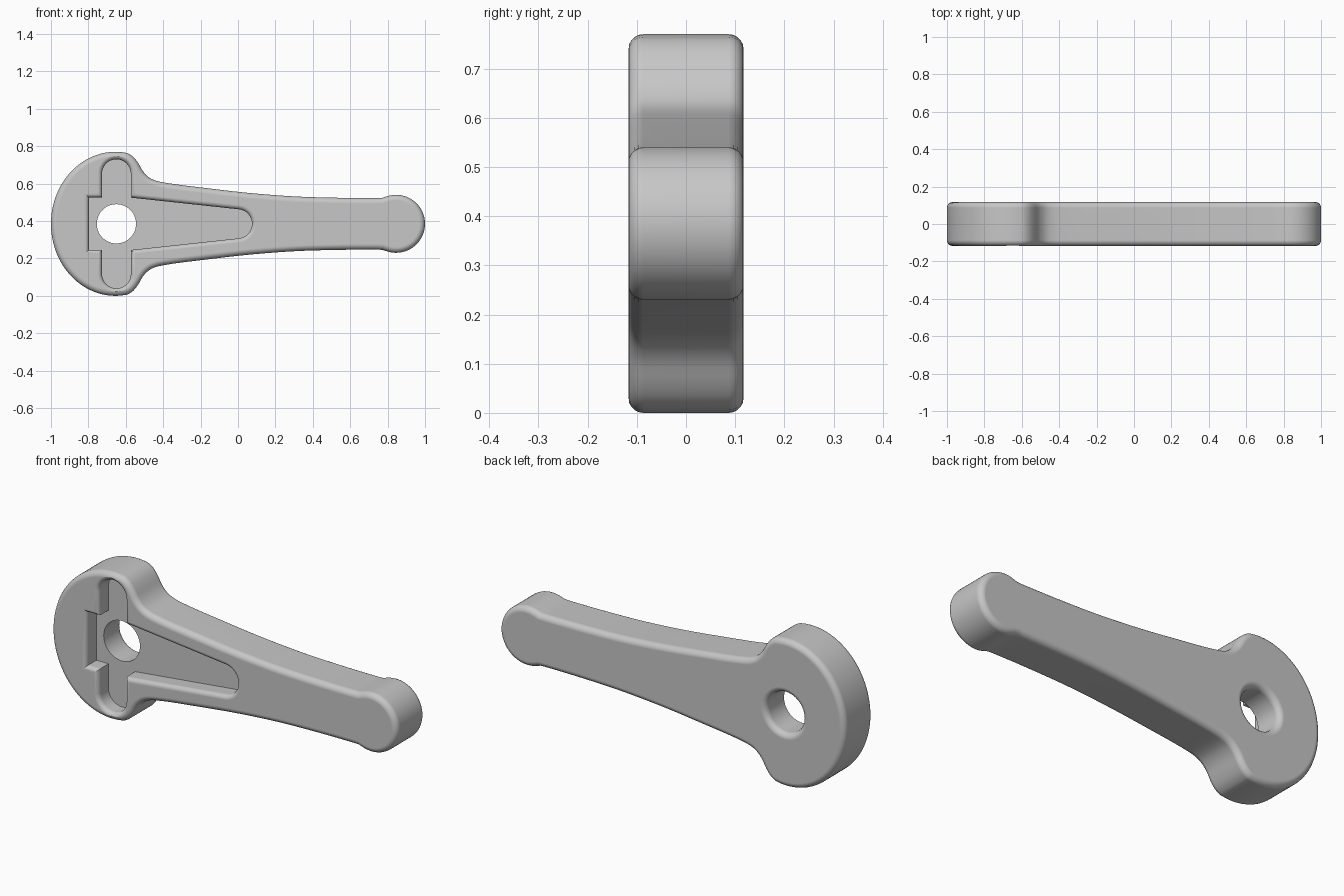
import bpy, bmesh
from math import sin, cos, pi, radians
from mathutils import Vector

if "Cube" in bpy.data.objects:
    bpy.data.objects.remove(bpy.data.objects["Cube"])

MID_Z = 0.385      # height of the symmetry line
HALF = 0.117       # half thickness
HUB_X = -0.65      # pivot hole position
DEPTH = 0.085      # recess depth
EDGE, RIM = 0.03, 0.023

grey = bpy.data.materials.new("grey_plastic")
grey.use_nodes = True
colour = (0.57, 0.57, 0.57, 1)
grey.diffuse_color = colour
grey.node_tree.nodes["Principled BSDF"].inputs["Base Color"].default_value = colour


def arc(cx, cz, rx, rz, start, end, n):
    """Points on an elliptical arc, angles in degrees."""
    angles = [radians(start + (end - start) * i / n) for i in range(n + 1)]
    return [Vector((cx + rx * cos(a), cz + rz * sin(a))) for a in angles]


def spline(points, steps=3):
    """Smooth curve through the points, leaving out the two end points."""
    p = [Vector(q) for q in points]
    out = []
    for a, b, c, d in zip(p, p[1:], p[2:], p[3:]):
        for i in range(steps):
            t = i / steps
            out.append(0.5 * (2 * b + (c - a) * t + (2 * a - 5 * b + 4 * c - d) * t ** 2
                              + (3 * b - a - 3 * c + d) * t ** 3))
    return out + [p[-2]]


def mirrored(upper):
    """Close an upper half outline by mirroring it downward."""
    return upper + [Vector((p.x, -p.y)) for p in reversed(upper) if p.y > 1e-4]


def offset(outline, d):
    """Move an anticlockwise outline outward by d with mitred corners."""
    out = []
    for i, p in enumerate(outline):
        e1 = (p - outline[i - 1]).normalized()
        e2 = (outline[(i + 1) % len(outline)] - p).normalized()
        n1, n2 = Vector((e1.y, -e1.x)), Vector((e2.y, -e2.x))
        out.append(p + (n1 + n2) * (d / (1 + n1.dot(n2))))
    return out


def loft(name, outline, levels):
    """Stack offset copies of an outline along y; levels are (offset, y)."""
    bm = bmesh.new()
    rings = [[bm.verts.new((p.x, y, p.y + MID_Z)) for p in offset(outline, d)]
             for d, y in levels]
    for a, b in zip(rings, rings[1:]):
        for i in range(len(a)):
            bm.faces.new((a[i - 1], a[i], b[i], b[i - 1]))
    bm.faces.new(rings[0])
    bm.faces.new(rings[-1])
    bmesh.ops.recalc_face_normals(bm, faces=bm.faces)
    mesh = bpy.data.meshes.new(name)
    bm.to_mesh(mesh)
    bm.free()
    mesh.materials.append(grey)
    obj = bpy.data.objects.new(name, mesh)
    bpy.context.collection.objects.link(obj)
    return obj


def quarter(r, n=5):
    return [(r * cos(pi / 2 * i / n), r * sin(pi / 2 * i / n)) for i in range(n + 1)]


# Lever body: round tip, tapering neck, oval head
tip = arc(0.845, 0, 0.155, 0.155, 0, 110, 18) + [Vector((0.772, 0.139))]
neck = spline([(0.9, 0.139), (0.74, 0.138), (0.55, 0.139), (0.33, 0.145), (0.15, 0.157),
               (0, 0.171), (-0.12, 0.185), (-0.22, 0.197), (-0.31, 0.208), (-0.39, 0.22),
               (-0.44, 0.231), (-0.477, 0.249), (-0.508, 0.281), (-0.533, 0.324),
               (-0.56, 0.358), (-0.595, 0.379), (-0.64, 0.386)])
head = arc(-0.655, 0, 0.345, 0.385, 85, 180, 30)
back_edge = [(c - EDGE, HALF - EDGE + s) for c, s in quarter(EDGE)]
front_edge = [(d, -y) for d, y in reversed(back_edge)]
body = loft("lever_arm", mirrored(tip + neck + head), front_edge + back_edge)

# Front recess: tapered slot crossed by an upright rounded slot
taper_end = arc(-0.003, 0, 0.078, 0.078, 0, 83, 10)
upright = arc(HUB_X, 0.268, 0.077, 0.077, 0, 180, 20)
corners = [Vector((HUB_X + x, 0.14)) for x in (0.077, -0.077, -0.147)]
recess_outline = mirrored(taper_end + corners[:1] + upright + corners[1:])
rim = [(RIM - c, RIM - HALF - s) for c, s in quarter(RIM)]
recess = loft("recess_cutter", recess_outline, [(0, DEPTH - HALF)] + rim + [(RIM, -0.15)])

# Pivot hole with a rounded rim at the back
hole_outline = arc(HUB_X, 0, 0.105, 0.105, 0, 360, 48)[:-1]
flare = [(EDGE - c, HALF - EDGE + s) for c, s in quarter(EDGE)]
hole = loft("hole_cutter", hole_outline, [(0, -0.16)] + flare + [(EDGE, 0.16)])

# Cut recess and hole
bpy.context.view_layer.objects.active = body
for cutter in (recess, hole):
    cutter.hide_render = True
    cut = body.modifiers.new("cut", 'BOOLEAN')
    cut.operation = 'DIFFERENCE'
    cut.solver = 'EXACT'
    cut.object = cutter
    bpy.ops.object.modifier_apply(modifier=cut.name)
    bpy.data.objects.remove(cutter)

# Smooth rounded edges, keep the broad faces flat
bpy.ops.object.select_all(action='DESELECT')
body.select_set(True)
bpy.ops.object.shade_smooth_by_angle(angle=radians(35))
weighted = body.modifiers.new("flat_faces", 'WEIGHTED_NORMAL')
weighted.weight = 100
weighted.keep_sharp = True
